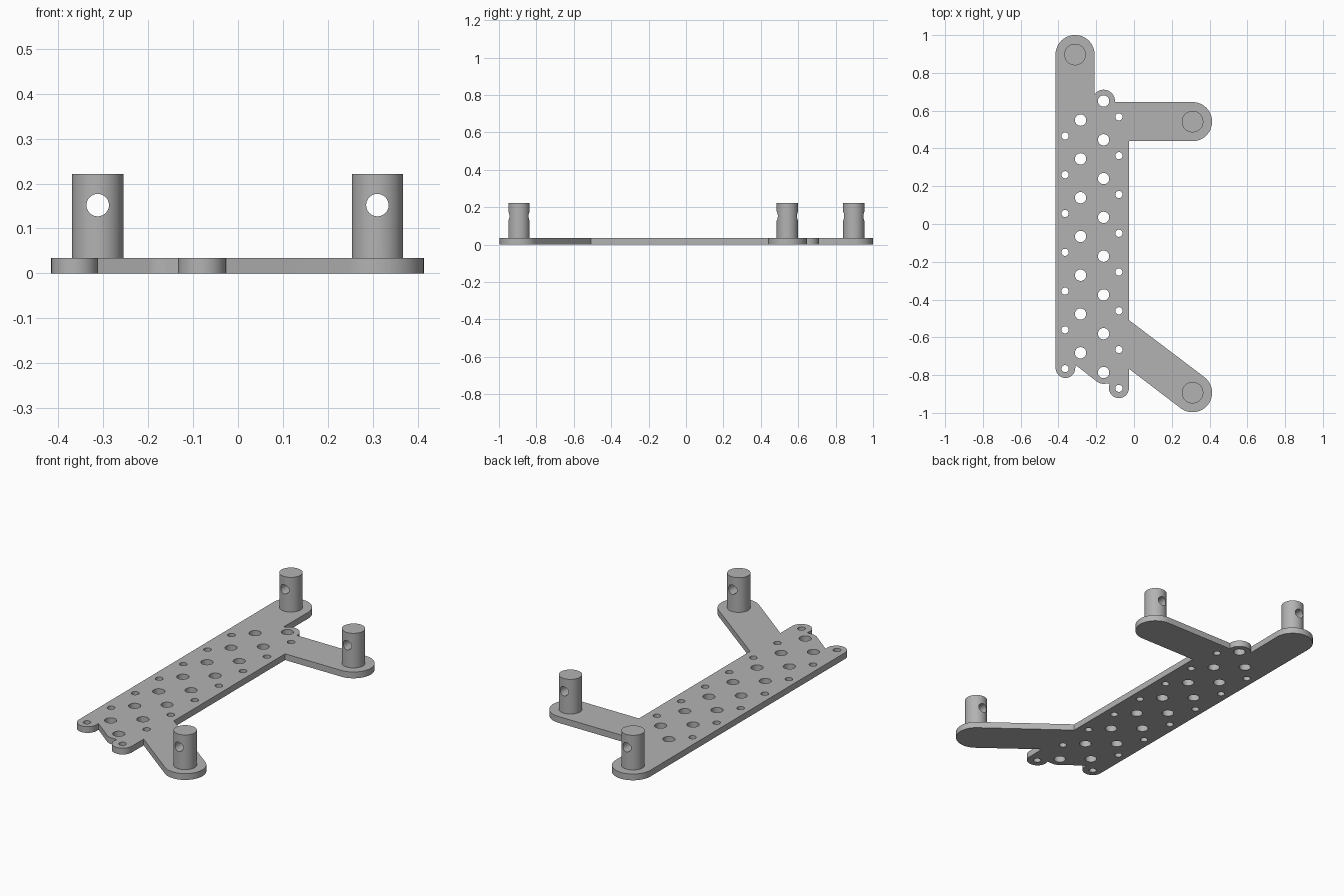
import bpy, bmesh
from math import cos, sin, radians, pi

cube = bpy.data.objects.get("Cube")
if cube:
    bpy.data.objects.remove(cube, do_unlink=True)

grey = bpy.data.materials.new("plain grey")
grey.use_nodes = True
colour = (0.45, 0.45, 0.45, 1)
grey.diffuse_color = colour
grey.node_tree.nodes["Principled BSDF"].inputs["Base Color"].default_value = colour

THICK = 0.034      # plate thickness
PAD = 0.1035       # radius of the rounded arm ends
RIGHT = -0.026     # right edge of the perforated strip
PITCH = 0.2053     # hole spacing along the strip
POSTS = {"rear_post": (-0.312, 0.897), "upper_arm_post": (0.31, 0.542),
         "lower_arm_post": (0.31, -0.893)}


def arc(x, y, r, start, end, steps=24):
    return [(x + r * cos(radians(start + (end - start) * i / steps)),
             y + r * sin(radians(start + (end - start) * i / steps)))
            for i in range(steps + 1)]


def select_only(ob):
    bpy.ops.object.select_all(action='DESELECT')
    ob.select_set(True)
    bpy.context.view_layer.objects.active = ob


def finish(ob):
    ob.data.materials.clear()
    ob.data.materials.append(grey)
    select_only(ob)
    bpy.ops.object.shade_smooth_by_angle(angle=radians(30))


# Base plate outline, anticlockwise from the near left lobe
outline = (
    arc(-0.363, -0.763, 0.052, 180, 360)
    + [(-0.311, -0.745)]
    + arc(-0.161, -0.786, 0.06, 232, 275)
    + arc(-0.08, -0.868, 0.0535, 155, 360)
    + [(RIGHT, -0.767)]
    + arc(*POSTS["lower_arm_post"], PAD, 233.13, 413.13)
    + [(RIGHT, -0.509), (RIGHT, POSTS["upper_arm_post"][1] - PAD)]
    + arc(*POSTS["upper_arm_post"], PAD, -90, 90)
    + arc(-0.161, 0.651, 0.06, -5, 145)
    + arc(*POSTS["rear_post"], PAD, 0, 180))

# Four staggered columns of holes: x, first y, radius, count
COLUMNS = [(-0.365, 0.466, 0.019, 7), (-0.283, 0.55, 0.03, 7),
           (-0.161, 0.651, 0.03, 8), (-0.08, 0.567, 0.019, 8)]
loops = [outline]
for x, y, r, count in COLUMNS:
    for i in range(count):
        loops.append(arc(x, y - i * PITCH, r, 0, 360, 32)[:-1])

# Plate as a filled flat curve with holes, extruded and meshed
curve = bpy.data.curves.new("base_plate", 'CURVE')
curve.dimensions = '2D'
curve.fill_mode = 'BOTH'
curve.extrude = THICK / 2
for loop in loops:
    spline = curve.splines.new('POLY')
    spline.points.add(len(loop) - 1)
    for point, (x, y) in zip(spline.points, loop):
        point.co = (x, y, 0, 1)
    spline.use_cyclic_u = True
plate = bpy.data.objects.new("base_plate", curve)
bpy.context.collection.objects.link(plate)
plate.location.z = THICK / 2
select_only(plate)
bpy.ops.object.convert(target='MESH')
plate = bpy.context.object
bm = bmesh.new()
bm.from_mesh(plate.data)
bmesh.ops.remove_doubles(bm, verts=bm.verts, dist=0.0001)
bmesh.ops.recalc_face_normals(bm, faces=bm.faces)
bm.to_mesh(plate.data)
bm.free()
finish(plate)

# Posts, each with a cross hole running front to back
TOP, SINK = 0.221, 0.03
for name, (x, y) in POSTS.items():
    bpy.ops.mesh.primitive_cylinder_add(
        vertices=64, radius=0.057, depth=TOP - SINK,
        location=(x, y, (TOP + SINK) / 2))
    post = bpy.context.object
    post.name = name
    bpy.ops.mesh.primitive_cylinder_add(
        vertices=32, radius=0.025, depth=0.3,
        location=(x, y, 0.152), rotation=(pi / 2, 0, 0))
    cutter = bpy.context.object
    cutter.hide_render = True
    select_only(post)
    cut = post.modifiers.new("cross_hole", 'BOOLEAN')
    cut.operation = 'DIFFERENCE'
    cut.solver = 'EXACT'
    cut.object = cutter
    bpy.ops.object.modifier_apply(modifier=cut.name)
    bpy.data.objects.remove(cutter, do_unlink=True)
    finish(post)
